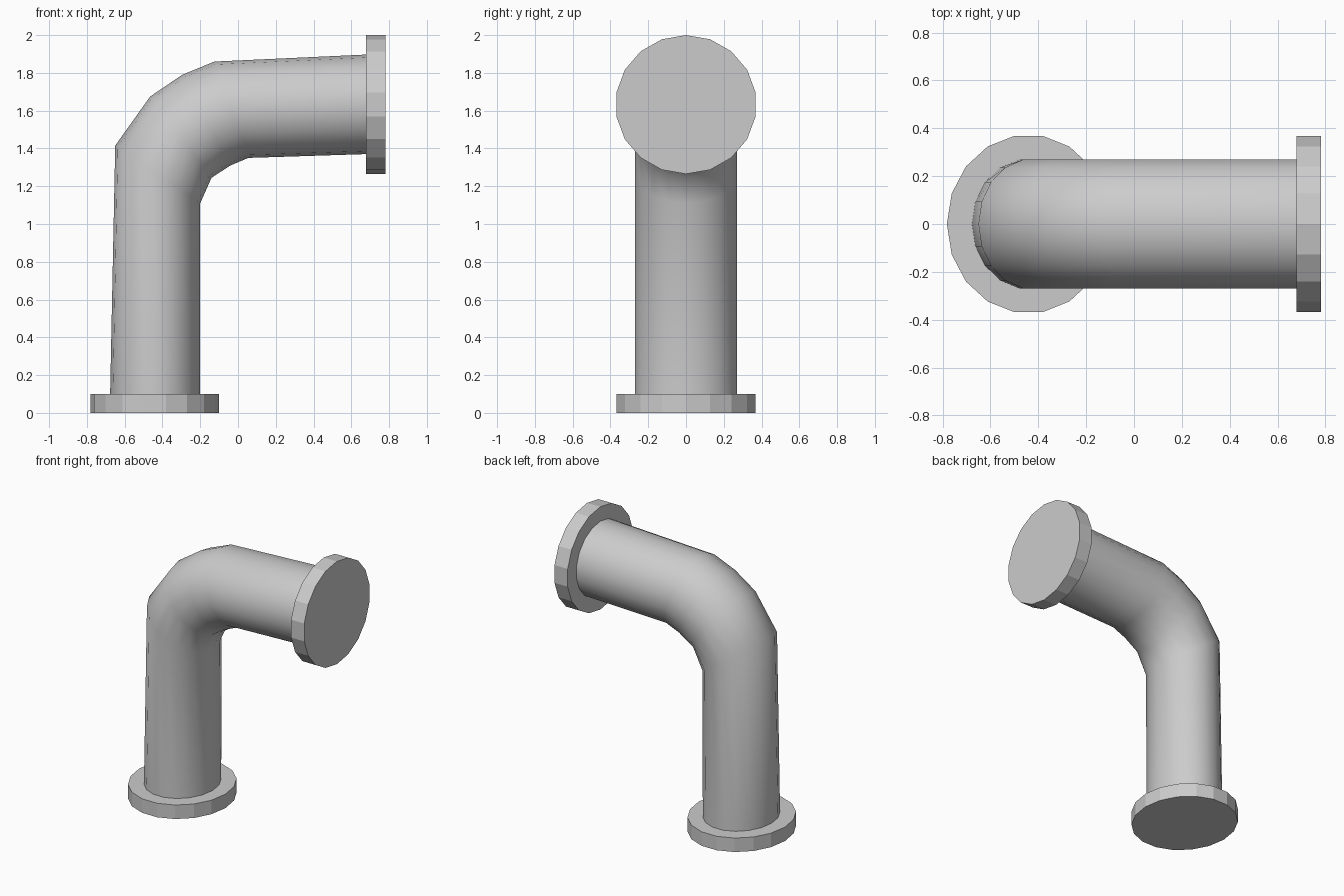
import bpy, bmesh, math
from mathutils import Vector

if "Cube" in bpy.data.objects:
    bpy.data.objects.remove(bpy.data.objects["Cube"])

SIDES = 18

# Cross-sections along the pipe: outer-bend point (x, z), inner-bend point (x, z), y radius
FLANGE, PIPE = 0.374, 0.273
sections = [
    # base flange
    ((-0.782, 0.0), (-0.10, 0.0), FLANGE),
    ((-0.782, 0.10), (-0.10, 0.10), FLANGE),
    # upright, elbow and horizontal run
    ((-0.677, 0.10), (-0.20, 0.10), PIPE),
    ((-0.65, 1.415), (-0.20, 1.11), PIPE),
    ((-0.465, 1.675), (-0.14, 1.245), PIPE),
    ((-0.295, 1.79), (-0.04, 1.31), PIPE),
    ((-0.125, 1.86), (0.055, 1.35), PIPE),
    ((0.678, 1.897), (0.678, 1.37), PIPE),
    # end flange
    ((0.678, 2.0), (0.678, 1.265), FLANGE),
    ((0.782, 2.0), (0.782, 1.265), FLANGE),
]


def ring(bm, outer, inner, ry):
    o, i = Vector((outer[0], 0, outer[1])), Vector((inner[0], 0, inner[1]))
    mid, half = (o + i) / 2, (o - i) / 2
    angles = [2 * math.pi * k / SIDES for k in range(SIDES)]
    return [bm.verts.new(mid + half * math.cos(a) + Vector((0, ry * math.sin(a), 0)))
            for a in angles]


bm = bmesh.new()
rings = [ring(bm, *s) for s in sections]

# Flat closed ends
bm.faces.new(rings[0])
bm.faces.new(rings[-1])

# Walls: smooth on the pipe, flat on the flanges
for n, (a, b) in enumerate(zip(rings, rings[1:])):
    for k in range(SIDES):
        j = (k + 1) % SIDES
        face = bm.faces.new((a[k], a[j], b[j], b[k]))
        face.smooth = 2 <= n <= 6

# Crisp joint between pipe and flanges
for r in (rings[2], rings[7]):
    for k in range(SIDES):
        bm.edges.get((r[k], r[(k + 1) % SIDES])).smooth = False

bmesh.ops.recalc_face_normals(bm, faces=bm.faces)
mesh = bpy.data.meshes.new("flanged_elbow_pipe")
bm.to_mesh(mesh)
bm.free()
bpy.context.collection.objects.link(bpy.data.objects.new("flanged_elbow_pipe", mesh))
